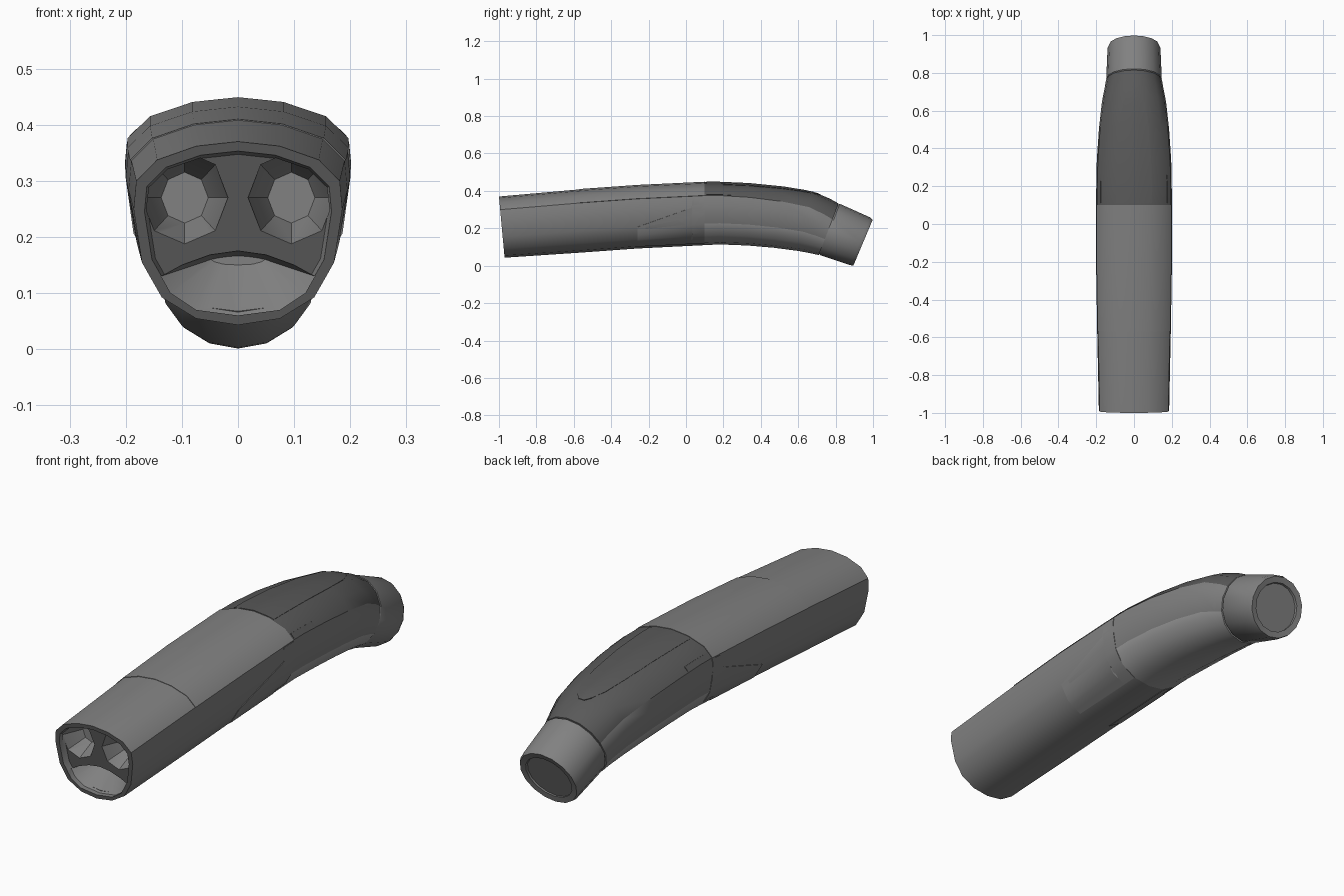
import bpy, bmesh, math
from mathutils import Vector

if "Cube" in bpy.data.objects:
    bpy.data.objects.remove(bpy.data.objects["Cube"])

# half cross-section: (width fraction, height fraction), top centre to bottom centre
HALF = [(0, 1), (.4, .975), (.775, .9), (.975, .785), (1, .63), (.92, .34), (.73, .15), (.4, .035), (0, 0)]
# stations: top y, top z, bottom y, bottom z, half width, roundness
BODY = [(-1, .37, -.97, .043, .186, 0), (-.57, .408, -.55, .071, .195, 0),
        (-.26, .43, -.26, .092, .2, 0), (.1, .447, .1, .11, .2, 0),
        (.18, .447, .18, .114, .2, 0), (.34, .44, .33, .108, .197, .1),
        (.52, .422, .47, .096, .186, .25), (.68, .396, .6, .079, .17, .5),
        (.77, .358, .67, .066, .155, .8), (.815, .333, .71, .057, .148, 1)]
CAP = [(.81, .326, .708, .068, .14, 1), (.822, .331, .718, .056, .147, 1),
       (.985, .258, .878, .003, .14, 1), (.998, .245, .895, .001, .133, 1),
       (.985, .222, .902, .027, .108, 1), (.975, .222, .892, .027, .106, 1)]


def material(name, v):
    m = bpy.data.materials.new(name)
    m.diffuse_color = (v, v, v, 1)
    m.use_nodes = True
    m.node_tree.nodes["Principled BSDF"].inputs["Base Color"].default_value = m.diffuse_color
    return m


SHELL, DARK, LIGHT = material("shell_grey", .22), material("dark_grey", .1), material("light_grey", .34)


def point(st, t, k=1.0):
    """Point on a station; t runs -8..8 around the section, k scales about its centre."""
    ty, tz, by, bz, w, r = st
    a = min(abs(t), 8)
    i = min(int(a), 7)
    f = a - i
    u = HALF[i][0] * (1 - f) + HALF[i + 1][0] * f
    h = HALF[i][1] * (1 - f) + HALF[i + 1][1] * f
    ang = a * math.pi / 8
    u = u * (1 - r) + math.sin(ang) * r
    h = h * (1 - r) + (.5 + .5 * math.cos(ang)) * r
    h = .5 + (h - .5) * k
    return Vector((math.copysign(u * w * k, t), by + (ty - by) * h, bz + (tz - bz) * h))


def station(y):
    """Body station interpolated at a given top y."""
    for a, b in zip(BODY, BODY[1:]):
        if y <= b[0]:
            f = (y - a[0]) / (b[0] - a[0])
            return tuple(p + (q - p) * f for p, q in zip(a, b))
    return BODY[-1]


def shade(ob):
    bpy.ops.object.select_all(action='DESELECT')
    ob.select_set(True)
    bpy.context.view_layer.objects.active = ob
    bpy.ops.object.shade_smooth_by_angle(angle=math.radians(32))


def finish(name, bm, mat=None):
    bmesh.ops.recalc_face_normals(bm, faces=bm.faces)
    me = bpy.data.meshes.new(name)
    bm.to_mesh(me)
    bm.free()
    ob = bpy.data.objects.new(name, me)
    bpy.context.collection.objects.link(ob)
    if mat:
        me.materials.append(mat)
        shade(ob)
    return ob


def skin(name, rings, mat=None):
    """Closed solid through a list of equal-length rings."""
    bm = bmesh.new()
    vs = [[bm.verts.new(p) for p in r] for r in rings]
    n = len(vs[0])
    for a, b in zip(vs, vs[1:]):
        for i in range(n):
            j = (i + 1) % n
            bm.faces.new((a[i], a[j], b[j], b[i]))
    bm.faces.new(vs[0])
    bm.faces.new(vs[-1])
    return finish(name, bm, mat)


def ring(st, k=1.0):
    return [point(st, t, k) for t in range(-7, 9)]


def panel(name, rows, mat):
    """Thin raised panel: rows of (y, first column, last column) on the body."""
    rings = []
    for y, a, b in rows:
        cols = [a + (b - a) * i / 6 for i in range(7)]
        s = station(y)
        rings.append([point(s, t, 1.012) for t in cols] + [point(s, t, .97) for t in reversed(cols)])
    return skin(name, rings, mat)


def cut(ob, cutter):
    cutter.hide_render = True
    m = ob.modifiers.new("cut", 'BOOLEAN')
    m.operation, m.solver, m.object = 'DIFFERENCE', 'EXACT', cutter
    bpy.context.view_layer.objects.active = ob
    bpy.ops.object.modifier_apply(modifier=m.name)
    bpy.data.objects.remove(cutter)


# curved main body
body = skin("body", [ring(s) for s in BODY])

# shallow recess behind the front rim
front = BODY[0]


def shifted(d):
    return (front[0] + d, front[1], front[2] + d) + front[3:]


cut(body, skin("recess_cutter", [ring(shifted(-.02), .92), ring(shifted(.03), .86)]))

# two octagonal funnel sockets
for sx in (-1, 1):
    rings = []
    for y, r in ((-.975, .077), (-.955, .077), (-.87, .042)):
        rings.append([(sx * .095 + r * math.cos(math.pi * i / 4), y,
                       .27 + 1.08 * r * math.sin(math.pi * i / 4)) for i in range(8)])
    cut(body, skin("socket_cutter", rings))

# lens-shaped lower hollow that narrows to the back
lens = [(0, .175), (.05, .168), (.1, .15), (.137, .13), (.12, .1), (.075, .07), (0, .06)]
bm = bmesh.new()
for x, z in lens:
    for s in ((-1, 1) if x else (1,)):
        bm.verts.new((s * x, -.985, z))
        bm.verts.new((s * x, -.95, z))
        bm.verts.new((s * x * .35, -.86, .15 + (z - .06) * .14))
bmesh.ops.convex_hull(bm, input=bm.verts)
loose = [v for v in bm.verts if not v.link_faces]
bmesh.ops.delete(bm, geom=loose, context='VERTS')
cut(body, finish("lower_hollow_cutter", bm))

# body tones: grey front shell, dark front face and grip top, lighter grip underside
body.data.materials.clear()
for m in (SHELL, DARK, LIGHT):
    body.data.materials.append(m)
for p in body.data.polygons:
    c, n = p.center, p.normal
    tone = 0
    if n.y < -.9 and c.y < -.9:
        tone = 1
    elif c.y > .1:
        tone = 1 if n.z > .3 else 2 if n.z < -.3 else 0
    p.material_index = tone
shade(body)

# tilted round end cap with a sunken disc
skin("end_cap", [ring(s) for s in CAP], SHELL)

# raised panels
panel("top_panel", [(y, -3, 3) for y in (-.57, -.26, .1)], SHELL)
panel("grip_tongue", [(.11, -1.2, 1.2), (.18, -1.2, 1.2), (.34, -1.15, 1.15), (.52, -1.05, 1.05),
                      (.64, -.85, .85), (.7, -.5, .5), (.72, -.2, .2)], DARK)
for s in (-1, 1):
    # grip side that reaches forward under the shell
    panel("grip_side", [(y, s * a, s * 7) for y, a in ((-.26, 5), (.03, 4.1), (.035, 3.1), (.1, 3.1))], SHELL)
    # small side switch
    panel("side_switch", [(y, s * 2.5, s * 2.9) for y in (.11, .18, .26)], DARK)
